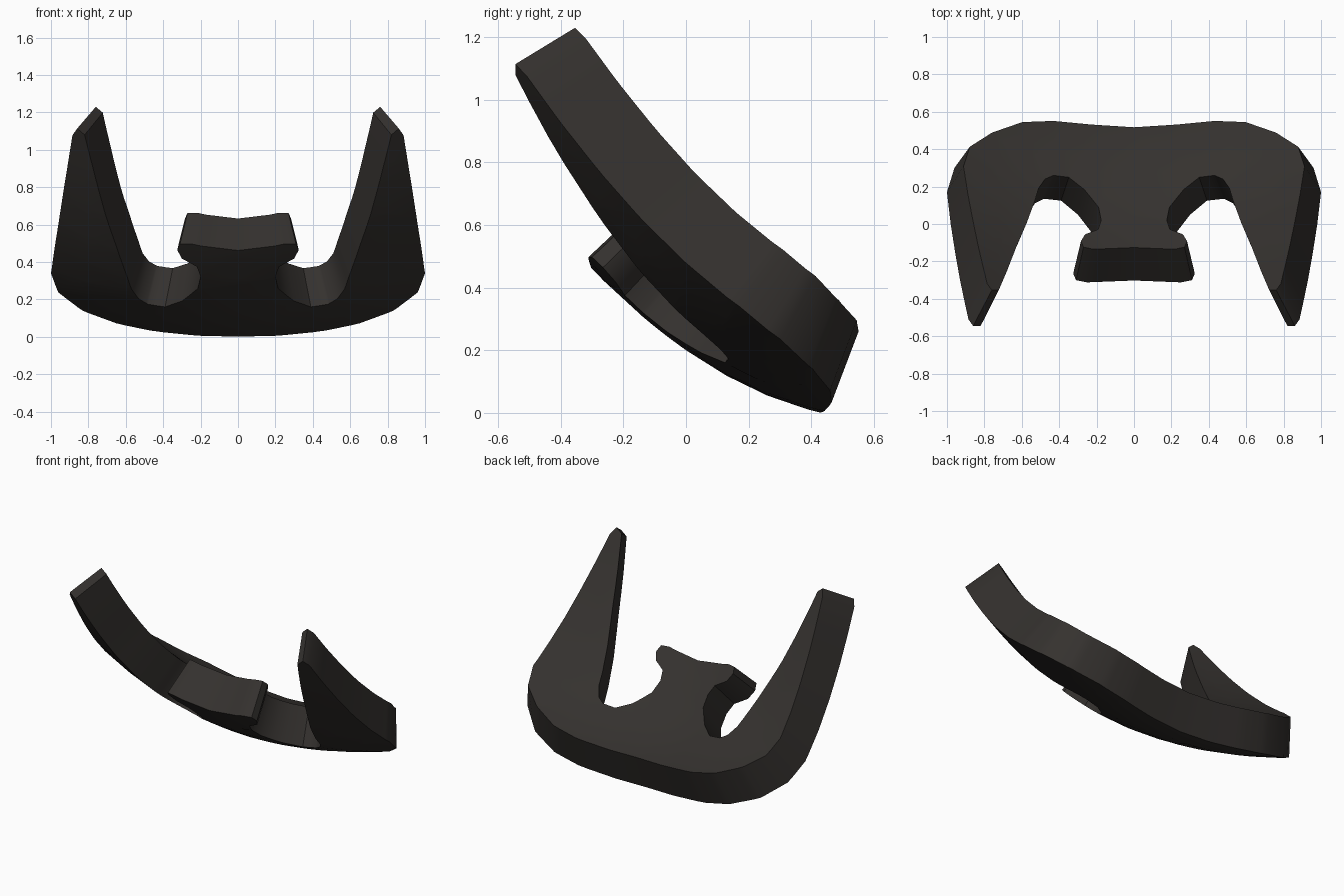
import bpy, bmesh, math
from mathutils import Vector

if "Cube" in bpy.data.objects:
    bpy.data.objects.remove(bpy.data.objects["Cube"])

THICK = 0.245

# right half of the outline on the outer surface, seen from above:
# back edge, outer arm, tip, notch, waist, centre tab
half = [(0, .43), (.25, .445), (.47, .465), (.65, .46), (.83, .405), (.96, .30),
        (1, .17), (.98, 0), (.955, -.16), (.93, -.3), (.905, -.42), (.885, -.51),
        (.86, -.545), (.82, -.545), (.77, -.44), (.71, -.3), (.645, -.16),
        (.595, -.03), (.57, .05), (.53, .11), (.48, .135), (.39, .125), (.3, .05),
        (.215, -.06), (.2, -.14), (.22, -.195), (.3, -.225), (.325, -.265),
        (.31, -.3), (.25, -.312), (0, -.302)]


def height(x, y):
    return .2 - .7 * y + .55 * y * y + x * x * (.29 - .3 * y + .15 * y * y)


def normal(x, y):
    fx = 2 * x * (.29 - .3 * y + .15 * y * y)
    fy = -.7 + 1.1 * y + x * x * (-.3 + .3 * y)
    return Vector((-fx, -min(fy, -.38), 1)).normalized()


# flat outline, mirrored
outline = half + [(-x, y) for x, y in half[-2:0:-1]]
bm = bmesh.new()
bm.faces.new([bm.verts.new((x, y, 0)) for x, y in outline])
bmesh.ops.triangulate(bm, faces=bm.faces[:])


# slice into a grid so the plate can bend
def cut(co, no):
    bmesh.ops.bisect_plane(bm, geom=bm.verts[:] + bm.edges[:] + bm.faces[:],
                           dist=1e-4, plane_co=co, plane_no=no)


for i in range(-4, 5):
    cut((i * .2, 0, 0), (1, 0, 0))
for i in range(-3, 4):
    cut((0, i * .13, 0), (0, 1, 0))

# thicken along the surface normal and bend
outer = bm.verts[:]
ext = bmesh.ops.extrude_face_region(bm, geom=bm.faces[:], use_keep_orig=True)
inner = [g for g in ext["geom"] if isinstance(g, bmesh.types.BMVert)]
for verts, t in ((outer, 0), (inner, THICK)):
    for v in verts:
        x, y = v.co.x, v.co.y
        v.co = Vector((x, y, height(x, y))) + normal(x, y) * t
bmesh.ops.recalc_face_normals(bm, faces=bm.faces[:])

mesh = bpy.data.meshes.new("curved_plate")
bm.to_mesh(mesh)
bm.free()
plate = bpy.data.objects.new("curved_plate", mesh)
bpy.context.collection.objects.link(plate)

mat = bpy.data.materials.new("dark_grey")
mat.diffuse_color = (.035, .031, .028, 1)
mat.use_nodes = True
mat.node_tree.nodes["Principled BSDF"].inputs["Base Color"].default_value = mat.diffuse_color
mesh.materials.append(mat)

bpy.context.view_layer.objects.active = plate
plate.select_set(True)
bpy.ops.object.shade_smooth_by_angle(angle=math.radians(35))
